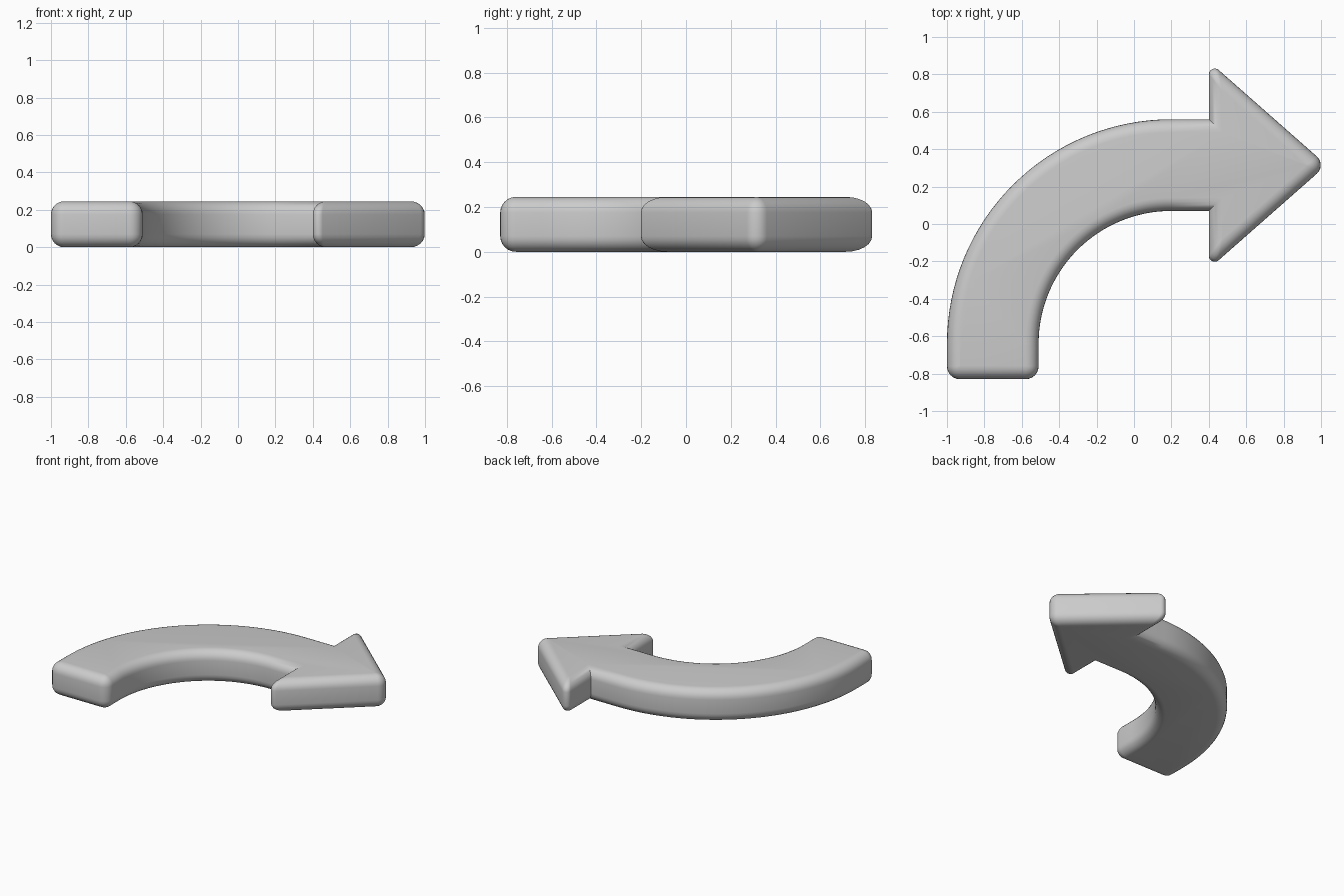
import bpy, bmesh, math
from mathutils import Vector

if "Cube" in bpy.data.objects:
    bpy.data.objects.remove(bpy.data.objects["Cube"])

HEIGHT, ROUND, STEPS, ARC = 0.245, 0.07, 6, 32
CENTRE = Vector((0.2, -0.64))


def arc(radius, a0, a1):
    """Bend of the shaft as (point, rounded?) pairs."""
    out = []
    for i in range(ARC + 1):
        a = math.radians(a0 + (a1 - a0) * i / ARC)
        out.append((CENTRE + radius * Vector((math.cos(a), math.sin(a))), False))
    return out


def corner(x, y, rounded=True):
    return (Vector((x, y)), rounded)


# Sharp counter-clockwise outline: tail, inner bend, head, outer bend
outline = [corner(-1, -0.83), corner(-0.51, -0.83)]
outline += arc(0.71, 180, 90)
outline += [corner(0.4, 0.07, False), corner(0.4, -0.24), corner(1.03, 0.315),
            corner(0.4, 0.87), corner(0.4, 0.56, False)]
outline += arc(1.2, 90, 180)


def inset(points, d):
    """Mitred inward offset of a closed outline."""
    out, n = [], len(points)
    for i, (p, r) in enumerate(points):
        e0 = (p - points[i - 1][0]).normalized()
        e1 = (points[(i + 1) % n][0] - p).normalized()
        n0, n1 = Vector((-e0.y, e0.x)), Vector((-e1.y, e1.x))
        out.append((p + (n0 + n1) * d / (1 + n0.dot(n1)), r))
    return out


def round_corners(points, t):
    """Replace marked corners by circular arcs of tangent length t."""
    out, n = [], len(points)
    for i, (p, r) in enumerate(points):
        if not r:
            out.append(p)
            continue
        u = (points[i - 1][0] - p).normalized()
        v = (points[(i + 1) % n][0] - p).normalized()
        w = math.sin(u.angle(v) / 2)
        for k in range(STEPS + 1):
            s = k / STEPS
            a, b, c = (1 - s) ** 2, 2 * s * (1 - s) * w, s * s
            out.append((a * (p + u * t) + b * p + c * (p + v * t)) / (a + b + c))
    return out


# Stack of rings following a quarter-round edge at bottom and top
levels = []
for i in range(STEPS + 1):
    a = math.pi / 2 * (1 - i / STEPS)
    levels.append((ROUND * (1 - math.sin(a)), a))
profile = [(z, a) for z, a in reversed(levels)]
profile = [(ROUND - z, a) for z, a in profile]
profile = [(ROUND * (1 - math.sin(k * math.pi / 2 / STEPS)),
            k * math.pi / 2 / STEPS) for k in range(STEPS, -1, -1)]
profile += [(HEIGHT - z, a) for z, a in reversed(profile)]

bm = bmesh.new()
rings = []
for z, a in profile:
    c = math.cos(a)
    pts = round_corners(inset(outline, ROUND * (1 - c)), max(ROUND * c, 0.002))
    rings.append([bm.verts.new((p.x, p.y, z)) for p in pts])
for lo, hi in zip(rings, rings[1:]):
    n = len(lo)
    for i in range(n):
        j = (i + 1) % n
        bm.faces.new((lo[i], lo[j], hi[j], hi[i]))
bm.faces.new(list(reversed(rings[0])))
bm.faces.new(rings[-1])
bmesh.ops.recalc_face_normals(bm, faces=bm.faces)

mesh = bpy.data.meshes.new("curved_arrow")
bm.to_mesh(mesh)
bm.free()
arrow = bpy.data.objects.new("curved_arrow", mesh)
bpy.context.collection.objects.link(arrow)
bpy.context.view_layer.objects.active = arrow
arrow.select_set(True)
bpy.ops.object.shade_smooth_by_angle(angle=math.radians(40))
